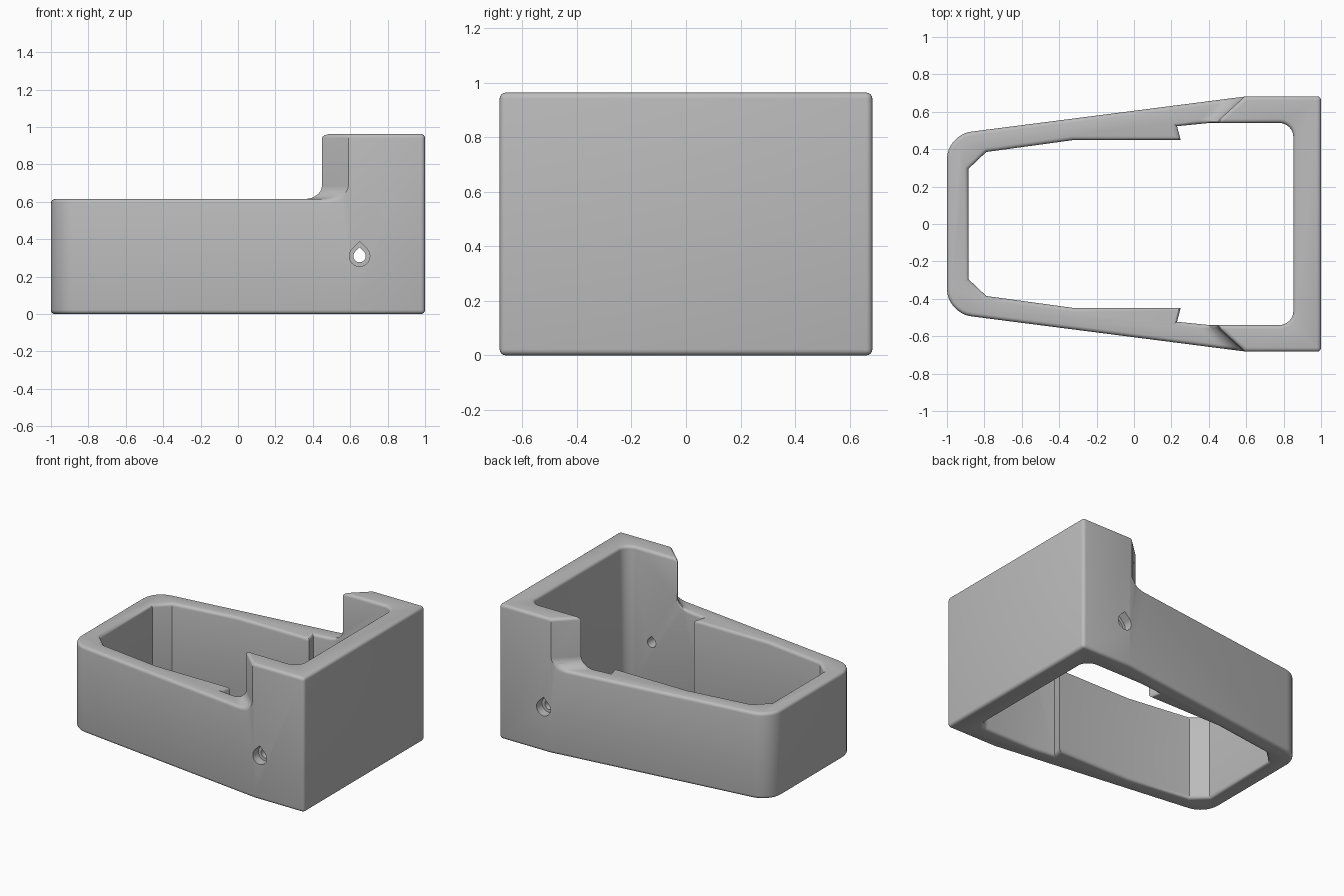
import bpy, bmesh, math
from mathutils import Matrix

cube = bpy.data.objects.get("Cube")
if cube:
    bpy.data.objects.remove(cube, do_unlink=True)

grey = bpy.data.materials.new("plain grey")
grey.use_nodes = True
tone = (0.5, 0.5, 0.5, 1)
grey.diffuse_color = tone
grey.node_tree.nodes["Principled BSDF"].inputs["Base Color"].default_value = tone


def bevel(bm, edges, radius, segments):
    bmesh.ops.bevel(bm, geom=edges, offset=radius, offset_type='OFFSET', segments=segments,
                    profile=0.5, affect='EDGES', clamp_overlap=False, loop_slide=True)


def prism(name, points, z0, z1, rule=None, radius=0, segments=8, turn=None):
    """Extrude a plan outline and round the edges chosen by the rule."""
    bm = bmesh.new()
    face = bm.faces.new([bm.verts.new((x, y, z0)) for x, y in points])
    top = bmesh.ops.extrude_face_region(bm, geom=[face])["geom"]
    for v in top:
        if isinstance(v, bmesh.types.BMVert):
            v.co.z = z1
    bmesh.ops.recalc_face_normals(bm, faces=bm.faces[:])
    if rule:
        bevel(bm, [e for e in bm.edges if rule(e.verts[0].co, e.verts[1].co)], radius, segments)
    if turn:
        bmesh.ops.transform(bm, matrix=turn, verts=bm.verts[:])
    bmesh.ops.recalc_face_normals(bm, faces=bm.faces[:])
    mesh = bpy.data.meshes.new(name)
    bm.to_mesh(mesh)
    bm.free()
    mesh.materials.append(grey)
    obj = bpy.data.objects.new(name, mesh)
    bpy.context.collection.objects.link(obj)
    return obj


def cut(target, cutter):
    mod = target.modifiers.new("cut", 'BOOLEAN')
    mod.operation = 'DIFFERENCE'
    mod.solver = 'EXACT'
    mod.object = cutter
    bpy.context.view_layer.objects.active = target
    bpy.ops.object.modifier_apply(modifier=mod.name)
    bpy.data.objects.remove(cutter, do_unlink=True)


def both(half):
    """Complete an outline by mirroring its +y half."""
    return half + [(x, -y) for x, y in reversed(half)]


def upright(a, b):
    return abs(a.z - b.z) > 0.1


# Outer block, tapered towards the rounded left end
body = prism("bracket_body", both([(1, 0.683), (0.605, 0.683), (-1, 0.477)]), 0, 0.963,
             lambda a, b: upright(a, b) and a.x < -0.9, 0.13)

# Through cavity with a stepped lip and angled corners
cut(body, prism("cavity", both([(0.852, 0.54), (0.4, 0.54), (0.23, 0.523), (0.25, 0.448),
                                (-0.33, 0.448), (-0.79, 0.385), (-0.885, 0.295)]), -0.5, 1.5,
                lambda a, b: upright(a, b) and a.x > 0.8, 0.075))

# Lowered rim, blending into the tall end with a fillet
slope = (0.681 - 0.54) / (0.59 - 0.437)
line = [(x, 0.54 + slope * (x - 0.437)) for x in (0.33, 0.8)]
cut(body, prism("rim_step", both([line[0], line[1], (-1.5, line[1][1])]), 0.615, 1.5,
                lambda a, b: max(a.z, b.z) < 0.7 and max(a.x, b.x) > 0 and min(a.x, b.x) > 0,
                0.07, 7))

# Soften the rims and the tall upright corners
bm = bmesh.new()
bm.from_mesh(body.data)
bmesh.ops.remove_doubles(bm, verts=bm.verts[:], dist=0.0002)
bmesh.ops.dissolve_limit(bm, angle_limit=math.radians(1), verts=bm.verts[:], edges=bm.edges[:])


def is_rim(e):
    a, b = e.verts[0].co, e.verts[1].co
    inner_corner = upright(a, b) and a.x < 0.4
    return e.is_manifold and e.calc_face_angle(0) > math.radians(50) and not inner_corner


bevel(bm, [e for e in bm.edges if is_rim(e)], 0.022, 4)
bmesh.ops.recalc_face_normals(bm, faces=bm.faces[:])
bm.to_mesh(body.data)
bm.free()


# Teardrop holes through both walls, with wider outer recesses
def teardrop(r):
    arc = [math.radians(135 + 270 * i / 24) for i in range(25)]
    return [(0.65 + r * math.cos(a), 0.31 + r * math.sin(a)) for a in arc] + \
           [(0.65, 0.31 + r * math.sqrt(2))]


sideways = Matrix.Rotation(math.pi / 2, 4, 'X')
cut(body, prism("hole", teardrop(0.033), -1, 1, turn=sideways))
for side in (-1, 1):
    cut(body, prism("recess", teardrop(0.055), side * 0.62, side, turn=sideways))

bpy.ops.object.select_all(action='DESELECT')
body.select_set(True)
bpy.context.view_layer.objects.active = body
bpy.ops.object.shade_smooth_by_angle(angle=math.radians(30))
